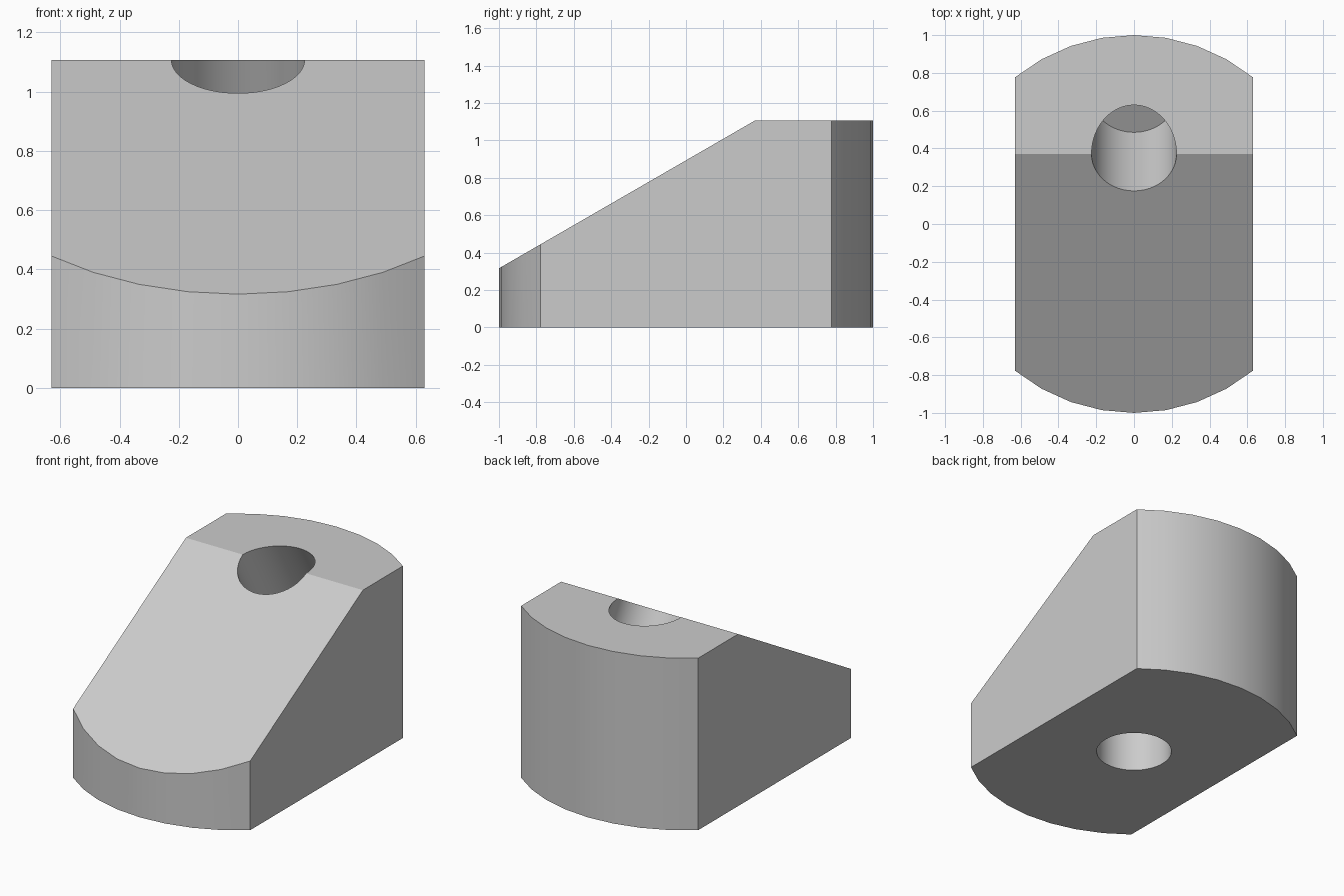
import bpy
import bmesh
import math
from mathutils import Matrix, Vector

cube = bpy.data.objects.get("Cube")
if cube:
    bpy.data.objects.remove(cube, do_unlink=True)

HALF_WIDTH = 0.63
HEIGHT = 1.107
RIDGE_Y = 0.37            # where the flat top meets the slope
SLOPE = math.radians(30)
HOLE_RADIUS = 0.225
HOLE_DEPTH = 0.62
ARC_STEPS = 8

grey = bpy.data.materials.new("plain grey")
grey.use_nodes = True
colour = (0.6, 0.6, 0.6, 1)
grey.diffuse_color = colour
grey.node_tree.nodes["Principled BSDF"].inputs["Base Color"].default_value = colour


def make_object(name, bm):
    bmesh.ops.recalc_face_normals(bm, faces=bm.faces)
    mesh = bpy.data.meshes.new(name)
    bm.to_mesh(mesh)
    bm.free()
    mesh.materials.append(grey)
    obj = bpy.data.objects.new(name, mesh)
    bpy.context.collection.objects.link(obj)
    return obj


# Body: a disc cut flat on both sides, extruded up
bm = bmesh.new()
half_angle = math.asin(HALF_WIDTH)
outline = []
for facing in (0, math.pi):
    for i in range(ARC_STEPS + 1):
        a = facing - half_angle + 2 * half_angle * i / ARC_STEPS
        outline.append(bm.verts.new((math.sin(a), math.cos(a), 0)))
base = bm.faces.new(outline)
top = bmesh.ops.extrude_face_region(bm, geom=[base])["geom"]
bmesh.ops.translate(bm, vec=(0, 0, HEIGHT),
                    verts=[v for v in top if isinstance(v, bmesh.types.BMVert)])

# Sloping front: slice off the upper front and cap it
ridge = Vector((0, RIDGE_Y, HEIGHT))
slope_normal = Vector((0, -math.sin(SLOPE), math.cos(SLOPE)))
cut = bmesh.ops.bisect_plane(bm, geom=bm.verts[:] + bm.edges[:] + bm.faces[:],
                             plane_co=ridge, plane_no=slope_normal, clear_outer=True)
bmesh.ops.holes_fill(bm, edges=[e for e in bm.edges if e.is_boundary], sides=0)
body = make_object("wedge_block", bm)


# Blind holes: one square to the slope, one straight up from the base
def bore(name, mouth, outward):
    bm = bmesh.new()
    overshoot = 0.3
    length = HOLE_DEPTH + overshoot
    centre = mouth + outward * (overshoot - HOLE_DEPTH) / 2
    turn = outward.to_track_quat("Z", "Y").to_matrix().to_4x4()
    bmesh.ops.create_cone(bm, cap_ends=True, segments=48, radius1=HOLE_RADIUS,
                          radius2=HOLE_RADIUS, depth=length,
                          matrix=Matrix.Translation(centre) @ turn)
    cutter = make_object(name, bm)
    cutter.hide_render = True
    mod = body.modifiers.new(name, "BOOLEAN")
    mod.operation = "DIFFERENCE"
    mod.solver = "EXACT"
    mod.object = cutter
    return cutter


cutters = [bore("slope_hole_cutter", ridge, slope_normal),
           bore("base_hole_cutter", Vector((0, 0, 0)), Vector((0, 0, -1)))]

# Bake the holes, then smooth the curved walls only
bpy.ops.object.select_all(action="DESELECT")
body.select_set(True)
bpy.context.view_layer.objects.active = body
for mod in list(body.modifiers):
    bpy.ops.object.modifier_apply(modifier=mod.name)
for cutter in cutters:
    bpy.data.objects.remove(cutter, do_unlink=True)
bpy.ops.object.shade_smooth_by_angle(angle=math.radians(25))
